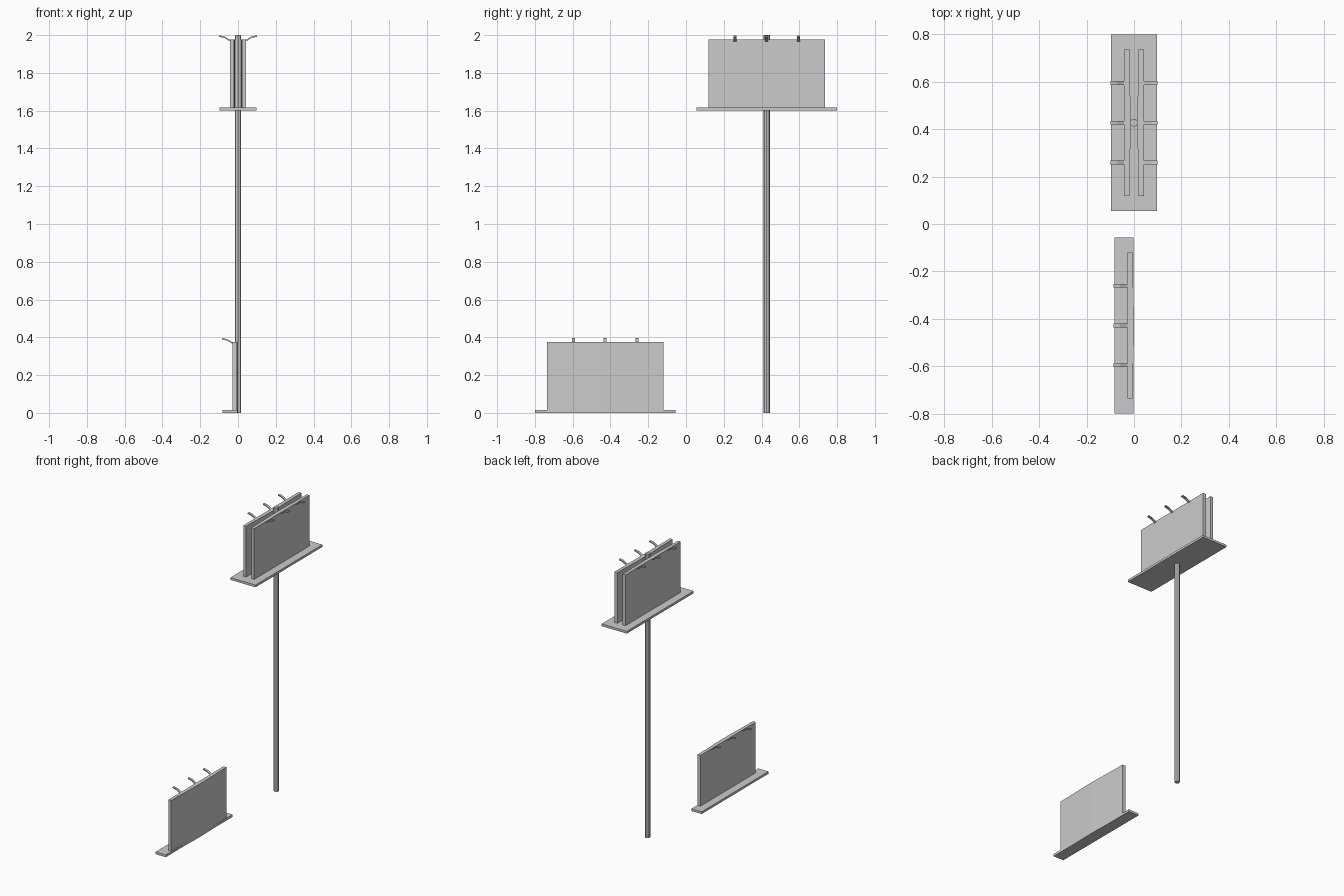
import bpy, bmesh, math

if "Cube" in bpy.data.objects:
    bpy.data.objects.remove(bpy.data.objects["Cube"])

def prism(name, pts, axis, lo, hi):
    """Extrude a 2D profile: axis 'z' takes (x, y) points, axis 'y' takes (x, z)."""
    bm = bmesh.new()
    place = (lambda p: (p[0], p[1], lo)) if axis == 'z' else (lambda p: (p[0], lo, p[1]))
    face = bm.faces.new([bm.verts.new(place(p)) for p in pts])
    ext = bmesh.ops.extrude_face_region(bm, geom=[face])
    d = hi - lo
    bmesh.ops.translate(bm, vec=(0, 0, d) if axis == 'z' else (0, d, 0),
                        verts=[v for v in ext['geom'] if isinstance(v, bmesh.types.BMVert)])
    bmesh.ops.recalc_face_normals(bm, faces=bm.faces)
    me = bpy.data.meshes.new(name)
    bm.to_mesh(me)
    bm.free()
    ob = bpy.data.objects.new(name, me)
    bpy.context.collection.objects.link(ob)
    return ob

def rect(x0, x1, y0, y1):
    return [(x0, y0), (x1, y0), (x1, y1), (x0, y1)]

HALF, DECK = 0.308, 0.372   # half widths of panel and walkway

def sign_face(name, cy, z, dx=0.0, side=1):
    # Panel with a flat front and a back that bulges slightly
    back = [(-0.020 + 0.006 * math.cos(t * math.pi / 2) ** 2, t * HALF)
            for t in (-1, -0.75, -0.5, -0.25, 0, 0.25, 0.5, 0.75, 1)]
    prof = [(-0.042, -HALF)] + back + [(-0.042, HALF)]
    prism(name + "_panel", [(side * (x + dx), y + cy) for x, y in prof], 'z', z, z + 0.374)
    # Three bent lamps reaching out over the panel front
    path = [(-0.040, 0.372), (-0.054, 0.380), (-0.072, 0.391), (-0.100, 0.397)]
    lamp = path + [(x, h - 0.008) for x, h in reversed(path)]
    for i in (-1, 0, 1):
        y = cy + i * 0.168
        prism(f"{name}_lamp_{i + 2}", [(side * (x + dx), h + z) for x, h in lamp],
              'y', y - 0.008, y + 0.008)

# Tall double-sided billboard
bpy.ops.mesh.primitive_cylinder_add(vertices=8, radius=0.017, depth=2, location=(0, 0.427, 1))
bpy.context.object.name = "pole"
prism("upper_walkway", rect(-0.098, 0.098, 0.427 - DECK, 0.427 + DECK), 'z', 1.602, 1.618)
sign_face("upper_left", 0.427, 1.602)
sign_face("upper_right", 0.427, 1.602, side=-1)

# Low single-sided billboard
prism("lower_walkway", rect(-0.083, -0.003, -0.428 - DECK, -0.428 + DECK), 'z', 0, 0.016)
sign_face("lower", -0.428, 0, dx=0.014)
